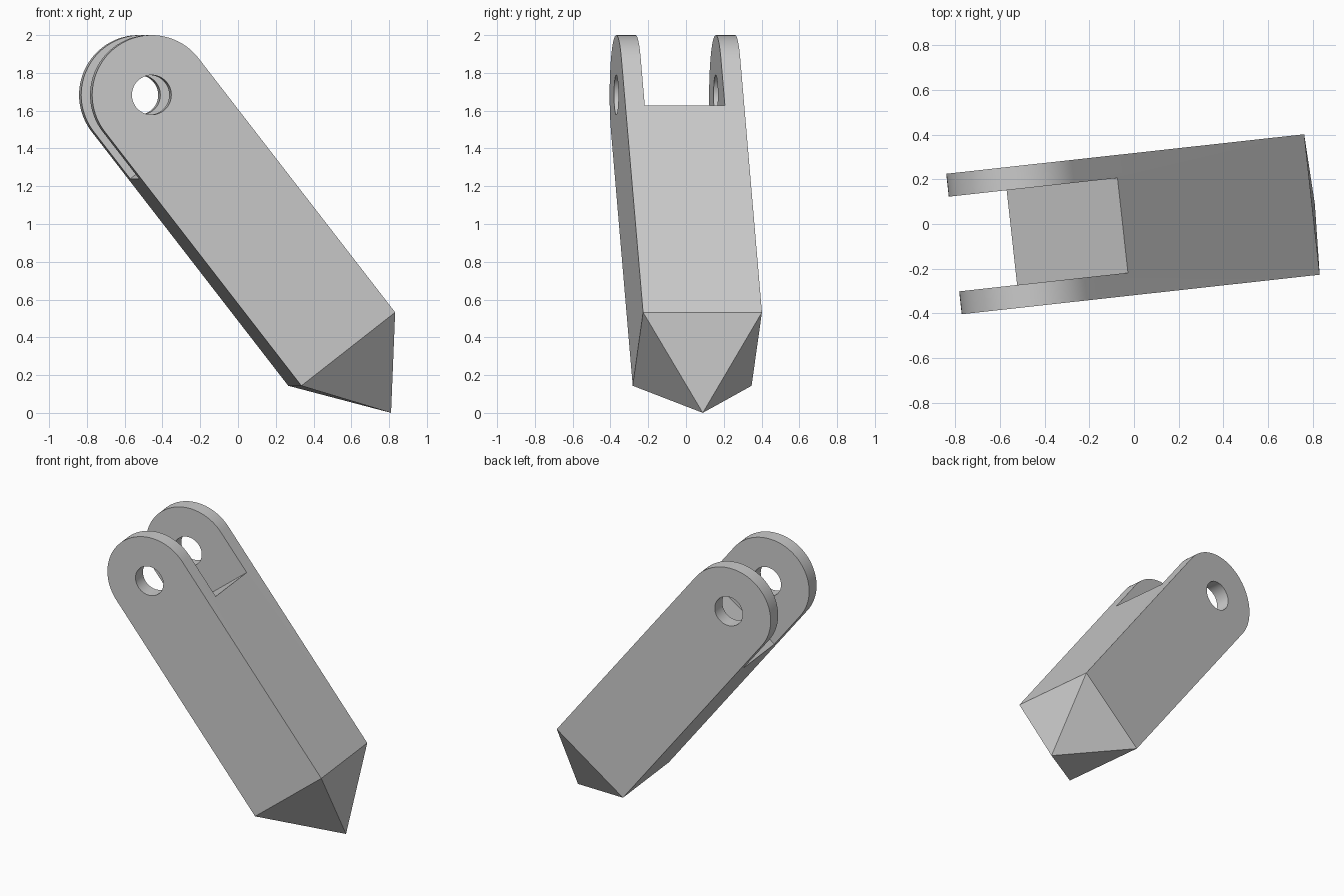
import bpy, bmesh
from math import sin, cos, pi, radians
from mathutils import Matrix, Vector

if "Cube" in bpy.data.objects:
    bpy.data.objects.remove(bpy.data.objects["Cube"], do_unlink=True)

HALF = 0.3165     # half the square section, also the rounded end radius
PIN = 1.705       # pin hole distance along the bar
FLOOR = PIN - HALF
CHEEK = 0.103     # fork cheek thickness
POSE = (Matrix.Translation((0.549, 0.06, 0.338))
        @ Matrix.Rotation(radians(6.3), 4, 'Z')
        @ Matrix.Rotation(radians(-37.9), 4, 'Y'))

grey = bpy.data.materials.new("plain grey")
grey.use_nodes = True
colour = (0.6, 0.6, 0.6, 1)
grey.diffuse_color = colour
grey.node_tree.nodes["Principled BSDF"].inputs["Base Color"].default_value = colour


def prism(name, outline, half_depth, tip=0):
    """Extrude an x-z outline along y; optionally pull its bottom face to a point."""
    bm = bmesh.new()
    face = bm.faces.new([bm.verts.new((x, -half_depth, z)) for x, z in outline])
    new = bmesh.ops.extrude_face_region(bm, geom=[face])["geom"]
    bmesh.ops.translate(bm, vec=(0, 2 * half_depth, 0),
                        verts=[v for v in new if isinstance(v, bmesh.types.BMVert)])
    bmesh.ops.recalc_face_normals(bm, faces=bm.faces)
    if tip:
        base = min(bm.faces, key=lambda f: f.calc_center_median().z)
        apex = bmesh.ops.poke(bm, faces=[base])["verts"][0]
        apex.co = Vector((0, 0, -tip))
    mesh = bpy.data.meshes.new(name)
    bm.to_mesh(mesh)
    bm.free()
    mesh.materials.append(grey)
    obj = bpy.data.objects.new(name, mesh)
    bpy.context.collection.objects.link(obj)
    obj.matrix_world = POSE
    return obj


def arc(radius, sweep, steps, closed=False):
    count = steps if closed else steps + 1
    return [(radius * cos(sweep * i / steps), PIN + radius * sin(sweep * i / steps))
            for i in range(count)]


# Square bar with rounded end and pyramid point
bar = prism("forked_pointed_bar",
            [(-HALF, 0), (HALF, 0)] + arc(HALF, pi, 48), HALF, tip=0.428)

# Cutters for the fork slot and the pin hole
slot = prism("slot_cutter", [(-1, FLOOR), (1, FLOOR), (1, 3), (-1, 3)], HALF - CHEEK)
hole = prism("pin_hole_cutter", arc(0.105, 2 * pi, 48, True), 1)

bpy.context.view_layer.update()
bpy.context.view_layer.objects.active = bar
for cutter in (slot, hole):
    cutter.hide_render = True
    cut = bar.modifiers.new(cutter.name, 'BOOLEAN')
    cut.operation = 'DIFFERENCE'
    cut.solver = 'EXACT'
    cut.object = cutter
    bpy.ops.object.modifier_apply(modifier=cut.name)
    bpy.data.objects.remove(cutter, do_unlink=True)

# Smooth the curved walls, keep the edges crisp
bpy.ops.object.select_all(action='DESELECT')
bar.select_set(True)
bpy.ops.object.shade_smooth_by_angle(angle=radians(25))
